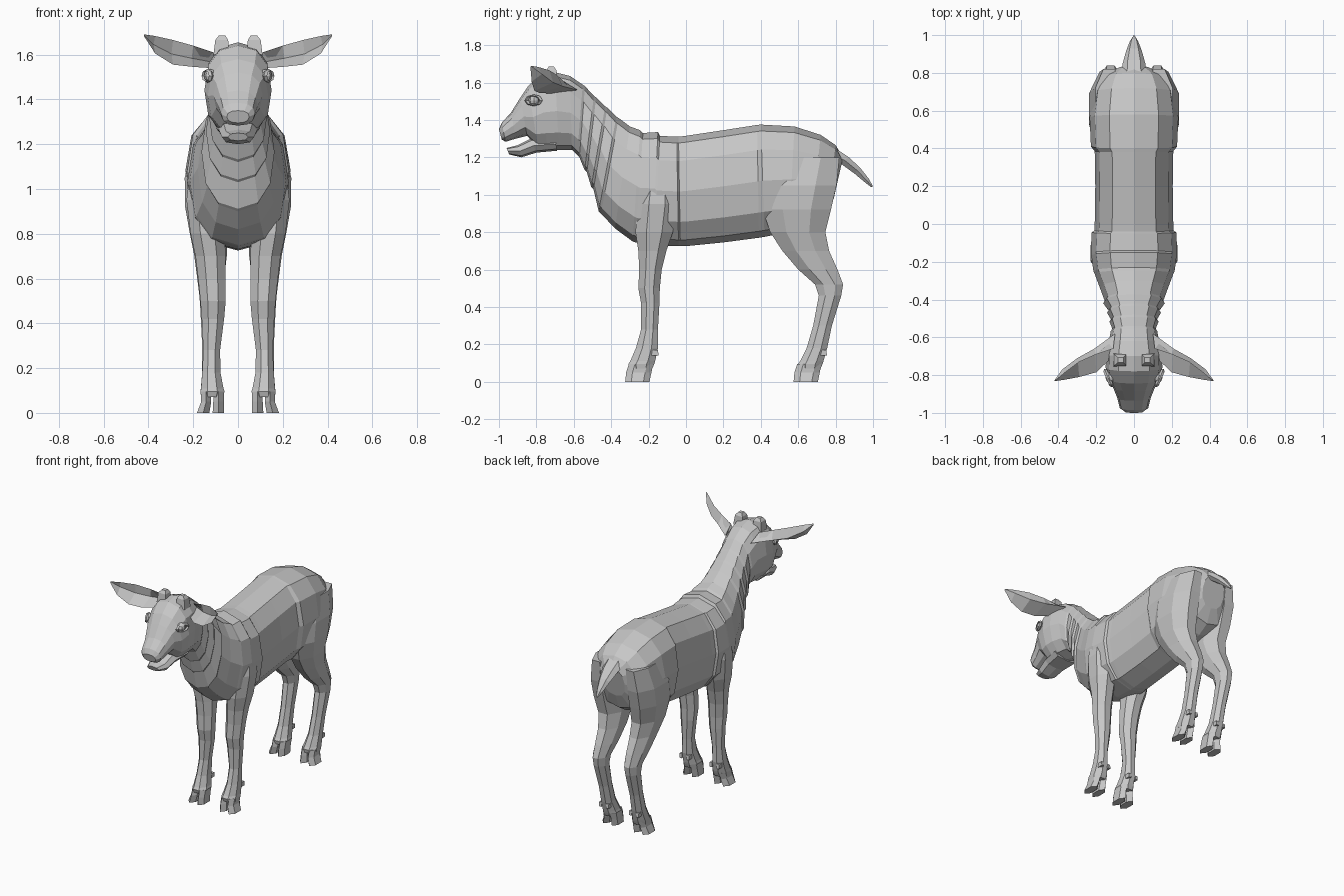
import bpy, bmesh, math
from mathutils import Vector

coat = bpy.data.materials.new("grey_coat")
coat.diffuse_color = (0.57, 0.57, 0.57, 1)


def loft(name, rings):
    """Skin a list of equal-length point rings and cap both ends."""
    bm = bmesh.new()
    rows = [[bm.verts.new(p) for p in r] for r in rings]
    n = len(rows[0])
    for a, b in zip(rows, rows[1:]):
        for i in range(n):
            j = (i + 1) % n
            bm.faces.new((a[i], a[j], b[j], b[i]))
    bm.faces.new(rows[0])
    bm.faces.new(rows[-1][::-1])
    bmesh.ops.recalc_face_normals(bm, faces=bm.faces)
    me = bpy.data.meshes.new(name)
    bm.to_mesh(me)
    bm.free()
    ob = bpy.data.objects.new(name, me)
    bpy.context.collection.objects.link(ob)
    me.materials.append(coat)
    return ob


def power(v, p):
    return math.copysign(abs(v) ** p, v)


def upright(ty, tz, by, bz, w, n=12, p=0.85, cx=0):
    """Ring across x, running from a top point to a bottom point."""
    pts = []
    for i in range(n):
        a = 2 * math.pi * i / n
        t = (1 + power(math.sin(a), p)) / 2
        pts.append((cx + w * power(math.cos(a), p), by + (ty - by) * t, bz + (tz - bz) * t))
    return pts


def level(z, y0, y1, x0, x1, s=1, n=8):
    """Horizontal ring filling a box in x and y."""
    pts = []
    for i in range(n):
        a = 2 * math.pi * (i + 0.5) / n
        pts.append((s * ((x0 + x1) / 2 + (x1 - x0) / 2 * math.cos(a) / 0.924),
                    (y0 + y1) / 2 + (y1 - y0) / 2 * math.sin(a) / 0.924, z))
    return pts


def finish(ob, name):
    ob.name = name
    ob.data.materials.append(coat)


# torso, neck and head: top y, z, bottom y, z, half width
torso = [
    (0.84, 1.20, 0.79, 0.98, 0.09), (0.80, 1.265, 0.75, 0.88, 0.17),
    (0.72, 1.32, 0.67, 0.83, 0.215), (0.58, 1.365, 0.55, 0.80, 0.235),
    (0.40, 1.375, 0.42, 0.775, 0.228), (0.38, 1.373, 0.39, 0.77, 0.208),
    (0.20, 1.345, 0.20, 0.745, 0.205), (0.0, 1.315, 0.0, 0.725, 0.208),
    (-0.04, 1.31, -0.03, 0.725, 0.21), (-0.05, 1.31, -0.04, 0.725, 0.225),
    (-0.14, 1.315, -0.17, 0.73, 0.228), (-0.15, 1.335, -0.18, 0.73, 0.226),
    (-0.23, 1.33, -0.27, 0.745, 0.215), (-0.245, 1.345, -0.285, 0.75, 0.208),
    (-0.30, 1.365, -0.38, 0.82, 0.18),
]
# neck with stepped skin folds
for ty, tz, by, bz, w in [(-0.36, 1.41, -0.455, 0.90, 0.155), (-0.42, 1.465, -0.495, 1.03, 0.135),
                          (-0.48, 1.52, -0.53, 1.12, 0.122), (-0.54, 1.58, -0.57, 1.20, 0.115)]:
    torso += [(ty, tz, by, bz, w), (ty - 0.012, tz + 0.008, by - 0.012, bz + 0.012, w + 0.008)]
torso += [
    (-0.62, 1.635, -0.61, 1.24, 0.132), (-0.70, 1.655, -0.68, 1.24, 0.148),
    (-0.78, 1.64, -0.74, 1.24, 0.15), (-0.845, 1.58, -0.79, 1.25, 0.135),
    (-0.885, 1.52, -0.85, 1.315, 0.11), (-0.935, 1.44, -0.91, 1.30, 0.088),
    (-0.985, 1.385, -0.965, 1.283, 0.075), (-1.0, 1.35, -0.985, 1.295, 0.05),
]
loft("body_and_head", [upright(*r) for r in torso])

# lower jaw, leaving the mouth slightly open
jaw = [(-0.70, 1.31, -0.69, 1.235, 0.10), (-0.83, 1.30, -0.80, 1.225, 0.085),
       (-0.90, 1.265, -0.88, 1.20, 0.072), (-0.96, 1.25, -0.945, 1.215, 0.045)]
loft("lower_jaw", [upright(*r, n=8) for r in jaw])

# tail
tail = [(0.76, 1.28, 0.79, 1.16, 0.07), (0.87, 1.205, 0.83, 1.16, 0.06),
        (0.93, 1.15, 0.90, 1.11, 0.042), (0.98, 1.085, 0.955, 1.065, 0.022),
        (1.0, 1.045, 0.99, 1.04, 0.004)]
loft("tail", [upright(*r, n=6) for r in tail])

# legs: z, back and front y, inner and outer x
front_leg = [
    (1.15, -0.22, -0.07, 0.08, 0.205), (0.95, -0.26, -0.05, 0.07, 0.23), (0.80, -0.27, -0.07, 0.06, 0.212),
    (0.70, -0.255, -0.105, 0.055, 0.19), (0.60, -0.25, -0.13, 0.055, 0.178),
    (0.50, -0.255, -0.14, 0.055, 0.168), (0.42, -0.24, -0.142, 0.062, 0.162),
    (0.28, -0.24, -0.15, 0.08, 0.155), (0.18, -0.268, -0.15, 0.078, 0.16),
    (0.11, -0.298, -0.165, 0.065, 0.165), (0.095, -0.308, -0.17, 0.06, 0.168),
    (0.07, -0.30, -0.18, 0.07, 0.165),
]
hind_leg = [
    (1.20, 0.48, 0.82, 0.06, 0.205), (1.05, 0.42, 0.805, 0.05, 0.238), (0.92, 0.41, 0.775, 0.045, 0.236),
    (0.80, 0.45, 0.745, 0.045, 0.215), (0.70, 0.515, 0.765, 0.05, 0.195),
    (0.60, 0.60, 0.81, 0.062, 0.182), (0.52, 0.69, 0.84, 0.075, 0.172),
    (0.46, 0.71, 0.83, 0.08, 0.168), (0.30, 0.68, 0.78, 0.082, 0.16),
    (0.18, 0.645, 0.755, 0.078, 0.16), (0.11, 0.61, 0.735, 0.065, 0.166),
    (0.095, 0.60, 0.73, 0.06, 0.168), (0.07, 0.605, 0.72, 0.07, 0.165),
]
# ear sections: upper edge, lower edge, back ridge
ear = [
    ((0.11, -0.66, 1.61), (0.12, -0.71, 1.54), (0.10, -0.58, 1.56)),
    ((0.20, -0.69, 1.64), (0.20, -0.785, 1.545), (0.21, -0.66, 1.58)),
    ((0.29, -0.73, 1.665), (0.29, -0.81, 1.555), (0.30, -0.71, 1.60)),
    ((0.37, -0.79, 1.683), (0.37, -0.825, 1.605), (0.38, -0.77, 1.645)),
    ((0.418, -0.83, 1.69), (0.42, -0.832, 1.683), (0.42, -0.826, 1.686)),
]

for s, side in ((1, "left"), (-1, "right")):
    for part, rings, toe_y in (("front", front_leg, -0.32), ("hind", hind_leg, 0.58)):
        loft(f"{part}_leg_{side}", [level(*r, s=s) for r in rings])
        # cloven hoof and dewclaws
        for k, (a, b, c, d) in enumerate(((0.062, 0.112, 0.06, 0.115), (0.118, 0.166, 0.126, 0.185))):
            loft(f"{part}_hoof_{side}_{k}", [
                level(0.095, toe_y + 0.02, toe_y + 0.14, a, b, s, 6),
                level(0.05, toe_y + 0.005, toe_y + 0.13, a, b, s, 6),
                level(0, toe_y, toe_y + 0.12, c, d, s, 6)])
            loft(f"{part}_dewclaw_{side}_{k}", [
                level(0.17, toe_y + 0.13, toe_y + 0.175, a + 0.015, b - 0.008, s, 4),
                level(0.14, toe_y + 0.13, toe_y + 0.18, a + 0.015, b - 0.008, s, 4)])

    # cupped ear
    rings = []
    for up, low, back in ear:
        inner = Vector(back) * 0.7 + (Vector(up) + Vector(low)) * 0.15
        rings.append([(s * q[0], q[1], q[2]) for q in (up, back, low, inner)])
    loft(f"ear_{side}", rings)

    # horn bud
    loft(f"horn_bud_{side}", [level(1.60, -0.765, -0.675, 0.03, 0.12, s, 4),
                              level(1.665, -0.755, -0.685, 0.035, 0.11, s, 4),
                              level(1.685, -0.738, -0.702, 0.052, 0.09, s, 4)])

    # eye with almond lids
    bpy.ops.mesh.primitive_torus_add(major_segments=8, minor_segments=4, major_radius=0.042,
                                     minor_radius=0.011, location=(s * 0.136, -0.815, 1.505),
                                     rotation=(0, s * math.pi / 2, -s * 0.4))
    bpy.context.object.scale = (0.6, 1, 1)
    finish(bpy.context.object, f"eyelids_{side}")
    bpy.ops.mesh.primitive_uv_sphere_add(segments=8, ring_count=6, radius=0.03,
                                         location=(s * 0.122, -0.812, 1.505))
    finish(bpy.context.object, f"eyeball_{side}")

    # nostril rim
    bpy.ops.mesh.primitive_torus_add(major_segments=6, minor_segments=4, major_radius=0.016,
                                     minor_radius=0.006, location=(s * 0.045, -0.978, 1.36),
                                     rotation=(math.radians(65), 0, s * 0.6))
    finish(bpy.context.object, f"nostril_{side}")
